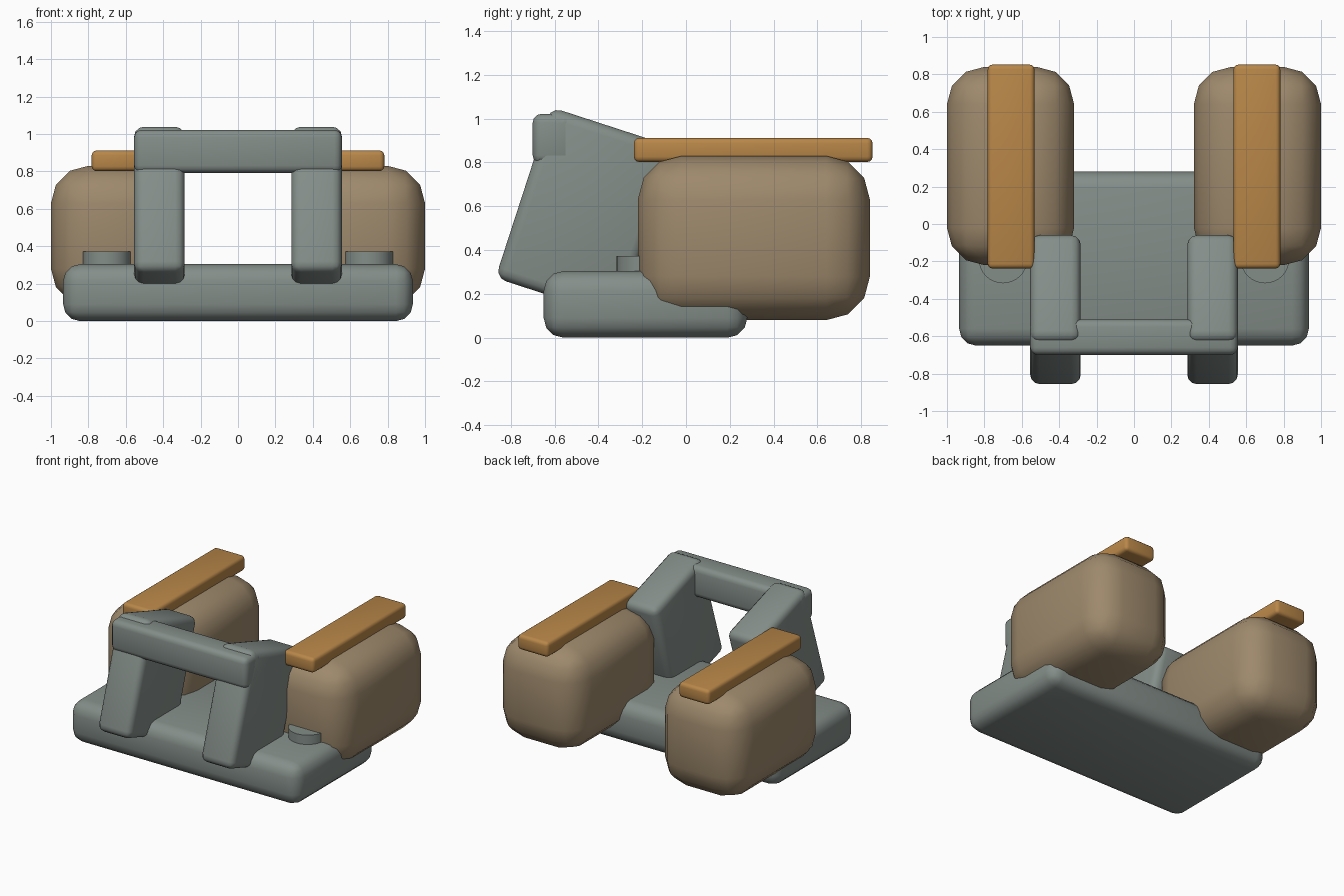
import bpy, bmesh, math
from mathutils import Matrix, Vector

if "Cube" in bpy.data.objects:
    bpy.data.objects.remove(bpy.data.objects["Cube"])


def material(name, rgb):
    m = bpy.data.materials.new(name)
    m.diffuse_color = (*rgb, 1)
    m.use_nodes = True
    m.node_tree.nodes["Principled BSDF"].inputs["Base Color"].default_value = m.diffuse_color
    return m


GREY = material("slate grey", (0.23, 0.27, 0.25))
TAN = material("tan", (0.34, 0.25, 0.15))
ORANGE = material("warm orange", (0.48, 0.24, 0.065))


def finish(name, bm, mat):
    me = bpy.data.meshes.new(name)
    bm.to_mesh(me)
    bm.free()
    me.materials.append(mat)
    ob = bpy.data.objects.new(name, me)
    bpy.context.collection.objects.link(ob)
    bpy.ops.object.select_all(action='DESELECT')
    bpy.context.view_layer.objects.active = ob
    ob.select_set(True)
    bpy.ops.object.shade_smooth_by_angle(angle=math.radians(40))
    return ob


def rounded_box(name, center, size, radius, mat, tilt=0, segments=3):
    bm = bmesh.new()
    bmesh.ops.create_cube(bm, size=1)
    bmesh.ops.scale(bm, vec=size, verts=bm.verts)
    bmesh.ops.bevel(bm, geom=bm.edges[:], offset=radius, segments=segments,
                    profile=0.5, affect='EDGES')
    bm.transform(Matrix.Translation(Vector(center)) @ Matrix.Rotation(math.radians(tilt), 4, 'X'))
    return finish(name, bm, mat)


def cylinder(name, center, radius, height, mat):
    bm = bmesh.new()
    bmesh.ops.create_cone(bm, cap_ends=True, segments=32, radius1=radius,
                          radius2=radius, depth=height)
    bm.transform(Matrix.Translation(center))
    return finish(name, bm, mat)


# Base slab and cross bar
rounded_box("base", (0, -0.185, 0.152), (1.87, 0.93, 0.304), 0.09, GREY)
rounded_box("cross_bar", (0, -0.605, 0.907), (1.11, 0.19, 0.23), 0.04, GREY)

for side, s in (("left", -1), ("right", 1)):
    # Leaning upright
    rounded_box(side + "_upright", (s * 0.42, -0.458, 0.57), (0.27, 0.60, 0.82), 0.05, GREY, tilt=-18)
    # Large soft block
    rounded_box(side + "_block", (s * 0.66, 0.31, 0.455), (0.68, 1.06, 0.75), 0.2, TAN)
    # Flat rail on top of the block
    rounded_box(side + "_rail", (s * 0.657, 0.307, 0.857), (0.25, 1.09, 0.11), 0.025, ORANGE)
    # Round boss on the base
    cylinder(side + "_boss", (s * 0.70, -0.187, 0.29), 0.13, 0.165, GREY)
